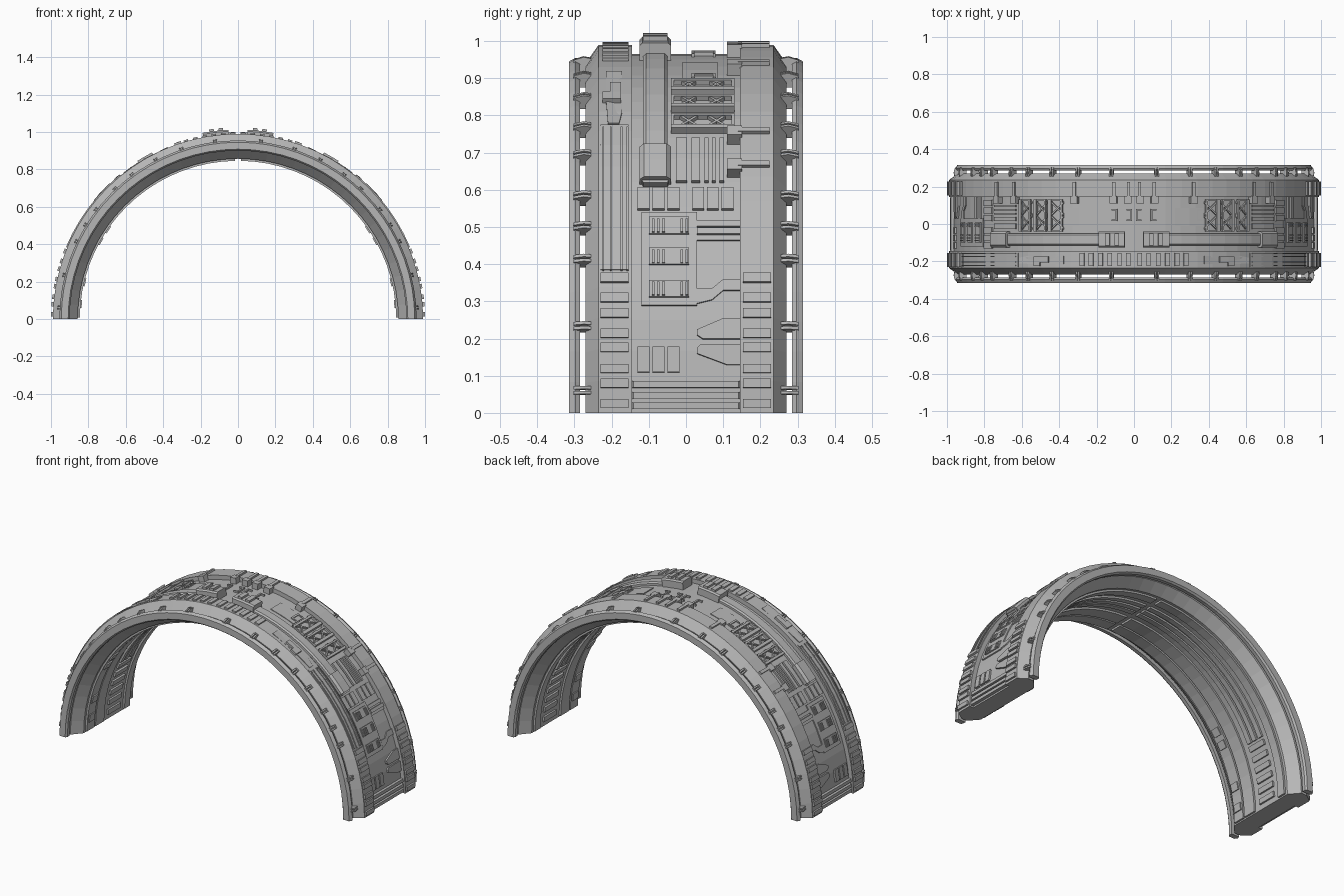
import bpy, bmesh, math
from math import sin, cos, asin, acos, radians, degrees, ceil

cube = bpy.data.objects.get("Cube")
if cube:
    bpy.data.objects.remove(cube)

grey = bpy.data.materials.new("hull_grey")
grey.use_nodes = True
GREY = (0.47, 0.47, 0.47, 1)
grey.diffuse_color = GREY
grey.node_tree.nodes["Principled BSDF"].inputs["Base Color"].default_value = GREY

DECK, SHOULDER = 0.965, 0.99


def point(y, r, a):
    return (r * cos(radians(a)), y, r * sin(radians(a)))


def sweep(bm, profile, a0, a1, step=5):
    """Sweep a closed (y, radius) profile along the arch."""
    n = max(1, ceil((a1 - a0) / step - 0.01))
    rings = [[bm.verts.new(point(y, r, a0 + (a1 - a0) * i / n)) for y, r in profile]
             for i in range(n + 1)]
    for p, q in zip(rings, rings[1:]):
        for j in range(len(profile)):
            k = (j + 1) % len(profile)
            bm.faces.new((p[j], p[k], q[k], q[j]))
    bm.faces.new(rings[0])
    bm.faces.new(rings[-1][::-1])


def block(bm, y0, y1, a0, a1, h, base=DECK, bevel=0.0):
    """Curved box standing on the arch, given by angles."""
    b = base - 0.006
    t = base + h
    sweep(bm, [(y0, b), (y1, b), (y1, t - bevel), (y1 - bevel, t),
               (y0 + bevel, t), (y0, t - bevel)] if bevel else
          [(y0, b), (y1, b), (y1, t), (y0, t)], a0, a1)


def from_z(z, r):
    return degrees(asin(min(1, z / r)))


def zblock(bm, y0, y1, z0, z1, h, base=DECK, bevel=0.0):
    r = base + h
    block(bm, y0, y1, from_z(z0, r), from_z(z1, r), h, base, bevel)


def xblock(bm, y0, y1, x0, x1, h, base=DECK, bevel=0.0):
    r = base + h
    block(bm, y0, y1, degrees(acos(x1 / r)), degrees(acos(x0 / r)), h, base, bevel)


def plate(bm, pts, h, base=DECK):
    """Polygon plate given by (y, z) corners."""
    loops = [[bm.verts.new(point(y, r, from_z(z, base + h))) for y, z in pts]
             for r in (base - 0.006, base + h)]
    bm.faces.new(loops[0][::-1])
    bm.faces.new(loops[1])
    for j in range(len(pts)):
        k = (j + 1) % len(pts)
        bm.faces.new((loops[0][j], loops[0][k], loops[1][k], loops[1][j]))


def finish(bm, name, mirror=True):
    bmesh.ops.recalc_face_normals(bm, faces=bm.faces)
    me = bpy.data.meshes.new(name)
    bm.to_mesh(me)
    bm.free()
    me.materials.append(grey)
    ob = bpy.data.objects.new(name, me)
    bpy.context.collection.objects.link(ob)
    if mirror:
        ob.modifiers.new("both_sides", "MIRROR").use_clip = False


# Main arch with raised shoulders and chamfered flanks
half = [(0.0, DECK), (0.145, DECK), (0.145, SHOULDER), (0.235, SHOULDER),
        (0.27, 0.94), (0.27, 0.905), (0.215, 0.857)]
bm = bmesh.new()
sweep(bm, half + [(-y, r) for y, r in half[:0:-1]], 0, 180)
finish(bm, "arch_body", False)

# Rails along both edges
bm = bmesh.new()
for s in (1, -1):
    sweep(bm, [(s * y, r) for y, r in ((0.285, 0.9), (0.285, 0.948), (0.297, 0.955),
                                       (0.315, 0.945), (0.315, 0.908), (0.305, 0.9))], 0, 180)
finish(bm, "edge_rails", False)

# Clips holding the rails
bm = bmesh.new()
for s in (1, -1):
    for a in (3, 13.5, 25, 31, 37, 46, 53, 62, 71, 82):
        for d in (0, 0.8):
            sweep(bm, [(s * y, r) for y, r in ((0.255, 0.925), (0.255, 0.962), (0.275, 0.966),
                                               (0.302, 0.958), (0.302, 0.925))], a + d, a + d + 0.5)
finish(bm, "rail_clips")

# Lining on the underside
bm = bmesh.new()
for y0, y1 in ((-0.2, -0.13), (-0.12, -0.04), (0.15, 0.2)):
    block(bm, y0, y1, 0.5, 89, 0.006, 0.852)
for y in (0.0, 0.04, 0.085):
    block(bm, y, y + 0.03, 25, 89, 0.006, 0.852)
for a in (2, 6, 10, 14, 18, 22):
    block(bm, 0.0, 0.115, a, a + 2, 0.006, 0.852)
for a in (4, 12, 28, 33):
    block(bm, -0.19, -0.14, a, a + 3, 0.006, 0.845)
finish(bm, "inner_lining")

# Foot pads with ribs under the arch ends
bm = bmesh.new()
for i in range(10):
    y = -0.2 + i * 0.042
    block(bm, y, y + 0.022, 0, 0.4, 0.06, 0.885)
finish(bm, "foot_ribs")

# Ladder of plates on the lower shoulders, and ticks at the crown
bm = bmesh.new()
for z in (0.365, 0.312, 0.27, 0.215, 0.177, 0.12, 0.08, 0.025):
    for y in (-0.23, 0.153):
        zblock(bm, y, y + 0.075, z - 0.012, z + 0.012, 0.01, SHOULDER)
for x in (0.03, 0.08, 0.13, 0.18, 0.23, 0.28):
    xblock(bm, -0.225, -0.155, x - 0.012, x + 0.012, 0.008, SHOULDER)
finish(bm, "shoulder_plates")

# Long guide and latch on the front shoulder
bm = bmesh.new()
zblock(bm, -0.23, -0.155, 0.385, 0.775, 0.002, SHOULDER)
for y in (-0.225, -0.205, -0.176, -0.16):
    zblock(bm, y, y + 0.005, 0.385, 0.77, 0.007, SHOULDER)
plate(bm, [(-0.21, 0.78), (-0.18, 0.78), (-0.172, 0.81), (-0.172, 0.92),
           (-0.215, 0.92), (-0.215, 0.84)], 0.004, SHOULDER)
zblock(bm, -0.225, -0.175, 0.845, 0.865, 0.012, SHOULDER)
zblock(bm, -0.205, -0.175, 0.865, 0.89, 0.012, SHOULDER)
finish(bm, "shoulder_guide")

# Conduit with end housings
bm = bmesh.new()
xblock(bm, -0.115, -0.05, 0.17, 0.69, 0.02, bevel=0.008)
block(bm, -0.125, -0.04, 39.5, 46.5, 0.034, bevel=0.012)
plate(bm, [(-0.125, 0.64), (-0.115, 0.62), (-0.05, 0.62), (-0.04, 0.64),
           (-0.04, 0.66), (-0.125, 0.66)], 0.02)
xblock(bm, -0.125, -0.04, 0.05, 0.19, 0.048, bevel=0.008)
for x in (0.08, 0.13):
    xblock(bm, -0.115, -0.05, x, x + 0.025, 0.06)
finish(bm, "conduit")

# Cross braced grilles
bm = bmesh.new()
for z0, z1 in ((0.768, 0.806), (0.825, 0.857), (0.87, 0.9)):
    zblock(bm, -0.04, 0.13, z0, z0 + 0.009, 0.02)
    zblock(bm, -0.04, 0.13, z1 - 0.005, z1, 0.014)
    for y in (-0.04, 0.122):
        zblock(bm, y, y + 0.008, z0, z1, 0.014)
    for y in (-0.03, 0.045):
        for p, q in ((y, y + 0.065), (y + 0.065, y)):
            plate(bm, [(p, z0), (p + 0.01, z0), (q + 0.01, z1), (q, z1)], 0.011)
finish(bm, "braced_grilles")

# Upright fins and rows of small tiles
bm = bmesh.new()
for y, w in ((-0.027, 0.03), (0.015, 0.022), (0.05, 0.01), (0.07, 0.01), (0.09, 0.012)):
    zblock(bm, y, y + w, 0.625, 0.74, 0.01)
tiles = (-0.13, -0.09, -0.05)
for y in tiles + (0.017, 0.056, 0.096):
    zblock(bm, y, y + 0.032, 0.55, 0.607, 0.01)
for y in tiles:
    zblock(bm, y, y + 0.032, 0.11, 0.178, 0.01)
finish(bm, "fins_and_tiles")

# Vent panel with three slotted vents
bm = bmesh.new()
zblock(bm, -0.12, 0.03, 0.29, 0.54, 0.006)
plate(bm, [(0.03, 0.295), (0.07, 0.305), (0.1, 0.33), (0.145, 0.33),
           (0.145, 0.36), (0.1, 0.36), (0.07, 0.335), (0.03, 0.335)], 0.006)
for z in (0.313, 0.4, 0.483):
    zblock(bm, -0.1, 0.008, z, z + 0.045, 0.012)
    for y in (-0.092, -0.078, -0.064, -0.015, -0.002):
        zblock(bm, y, y + 0.007, z + 0.005, z + 0.04, 0.018)
finish(bm, "vent_panel")

# Stepped louvre and base bars
bm = bmesh.new()
for z, h in ((0.465, 0.006), (0.482, 0.014), (0.502, 0.008)):
    zblock(bm, 0.03, 0.145, z, z + 0.016, h)
for z in (0.01, 0.038, 0.068):
    zblock(bm, -0.145, 0.145, z, z + 0.018, 0.018, bevel=0.004)
finish(bm, "louvre_and_base_bars")

# Angled armour plates
bm = bmesh.new()
plate(bm, [(0.03, 0.21), (0.045, 0.2), (0.145, 0.2), (0.145, 0.255), (0.1, 0.255), (0.03, 0.225)], 0.01)
plate(bm, [(0.03, 0.175), (0.04, 0.185), (0.145, 0.185), (0.145, 0.13), (0.11, 0.13), (0.03, 0.16)], 0.01)
finish(bm, "angled_plates")

# Brackets reaching from the rear shoulder onto the deck
bm = bmesh.new()
for a in (41, 48.5, 70, 82.5, 87):
    block(bm, 0.11, 0.15, a, a + 2.2, 0.034)
    block(bm, 0.14, 0.225, a + 0.8, a + 1.8, 0.01, SHOULDER)
finish(bm, "shoulder_brackets")

# Crown frames
bm = bmesh.new()
xblock(bm, -0.01, 0.085, 0.22, 0.37, 0.004)
for x in (0.01, 0.09, 0.335):
    xblock(bm, 0.015, 0.08, x, x + 0.01, 0.009)
    for y in (0.015, 0.072):
        xblock(bm, y, y + 0.008, x, x + 0.03, 0.009)
finish(bm, "crown_frames")
